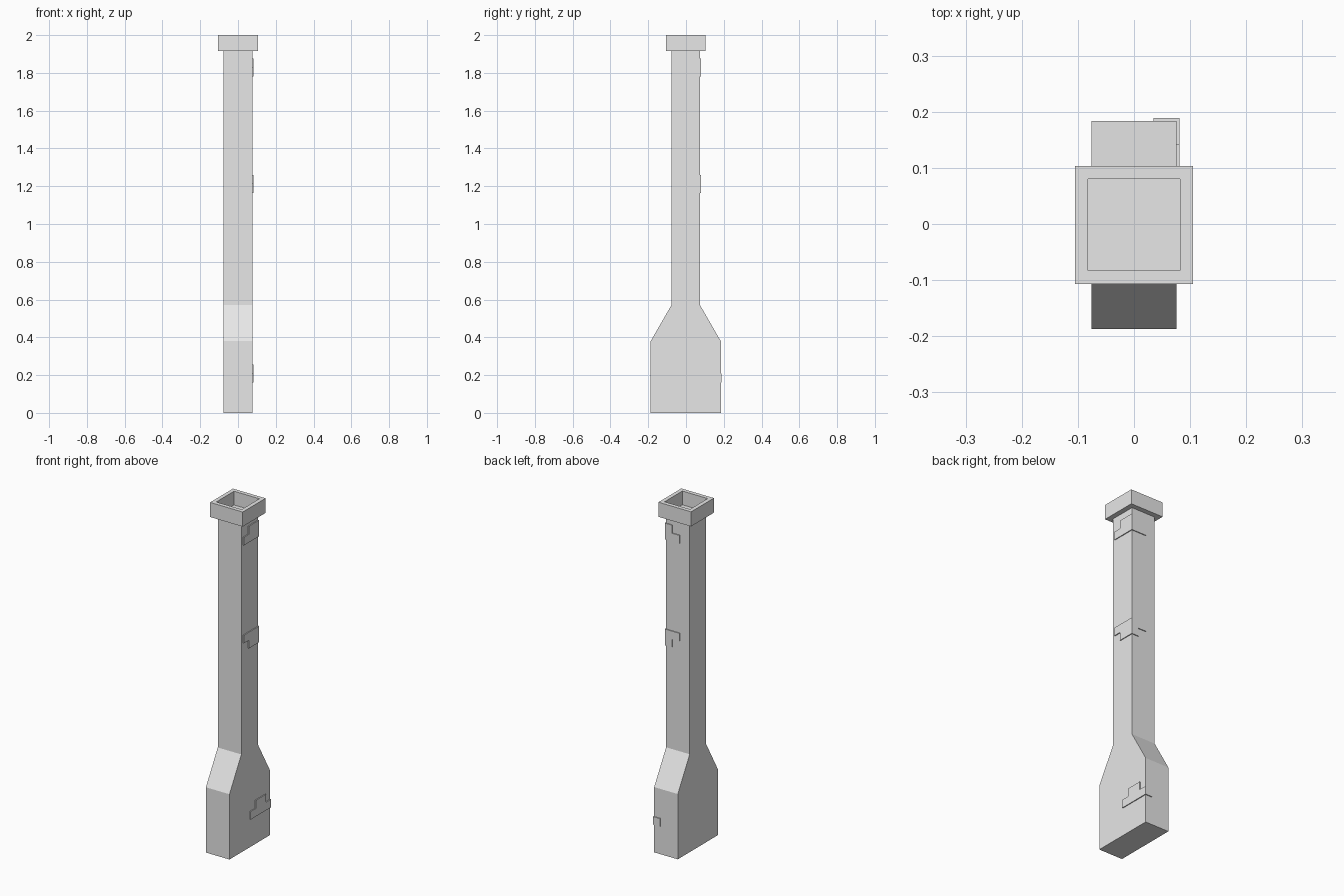
import bpy
import bmesh

cube = bpy.data.objects.get("Cube")
if cube:
    bpy.data.objects.remove(cube, do_unlink=True)

stone = bpy.data.materials.new("grey_stone")
stone.use_nodes = True
GREY = (0.8, 0.8, 0.8, 1)
stone.diffuse_color = GREY
stone.node_tree.nodes["Principled BSDF"].inputs["Base Color"].default_value = GREY

MID = -0.0015          # centre of the stack in y
HALF = 0.076           # half width of the flue
BASE = 0.1855          # half depth of the base
OUT = 0.005            # how far bricks stand proud


def finish(name, bm):
    bmesh.ops.recalc_face_normals(bm, faces=bm.faces)
    mesh = bpy.data.meshes.new(name)
    bm.to_mesh(mesh)
    bm.free()
    mesh.materials.append(stone)
    obj = bpy.data.objects.new(name, mesh)
    bpy.context.collection.objects.link(obj)
    return obj


def box(name, x, y, z):
    bm = bmesh.new()
    bmesh.ops.create_cube(bm, size=1)
    for v in bm.verts:
        v.co = [a + (c + 0.5) * (b - a) for c, (a, b) in zip(v.co, (x, y, z))]
    return finish(name, bm)


# Chimney stack: side profile extruded across x
half_profile = [(BASE, 0), (BASE, 0.38), (HALF, 0.57), (HALF, 1.92)]
profile = half_profile + [(-y, z) for y, z in reversed(half_profile)]
bm = bmesh.new()
side = bm.faces.new([bm.verts.new((-HALF, MID + y, z)) for y, z in profile])
moved = bmesh.ops.extrude_face_region(bm, geom=[side])["geom"]
bmesh.ops.translate(bm, vec=(2 * HALF, 0, 0),
                    verts=[g for g in moved if isinstance(g, bmesh.types.BMVert)])
finish("chimney_stack", bm)

# Cap: box with its top inset and sunk to form the flue opening
cap = box("chimney_cap", (-0.105, 0.105), (MID - 0.105, MID + 0.105), (1.915, 2))
bm = bmesh.new()
bm.from_mesh(cap.data)
top = max(bm.faces, key=lambda f: f.calc_center_median().z)
bmesh.ops.inset_region(bm, faces=[top], thickness=0.033)
well = bmesh.ops.extrude_face_region(bm, geom=[top])["geom"]
bmesh.ops.delete(bm, geom=[top], context="FACES")
bmesh.ops.translate(bm, vec=(0, 0, -0.08),
                    verts=[g for g in well if isinstance(g, bmesh.types.BMVert)])
bm.to_mesh(cap.data)
bm.free()

# Exposed bricks at the back left corner
LONG, SHORT, ROW = 0.094, 0.046, 0.047


def brick_row(name, back, z, spans, wrap):
    """Spans run forward from the back corner; the first wraps the corner."""
    edge = back + OUT
    for i, length in enumerate(spans):
        depth = wrap if i == 0 else SHORT
        box(f"{name}_brick_{i + 1}", (HALF + OUT - depth, HALF + OUT),
            (edge - length, edge), (z, z + ROW))
        edge -= length


flue_back, base_back = MID + HALF, MID + BASE
brick_row("top_upper", flue_back, 1.782 + ROW, [LONG], SHORT)
brick_row("top_lower", flue_back, 1.782, [SHORT, LONG], LONG)
brick_row("middle_upper", flue_back, 1.165 + ROW, [SHORT, LONG], LONG)
brick_row("middle_lower", flue_back, 1.165, [LONG], SHORT)
brick_row("base_lower", base_back, 0.162, [LONG, LONG], SHORT)

# Single brick bridging the joint of the base row
joint = base_back + OUT - LONG
box("base_upper_brick", (HALF + OUT - SHORT, HALF + OUT),
    (joint - LONG / 2, joint + LONG / 2), (0.162 + ROW, 0.162 + 2 * ROW))
